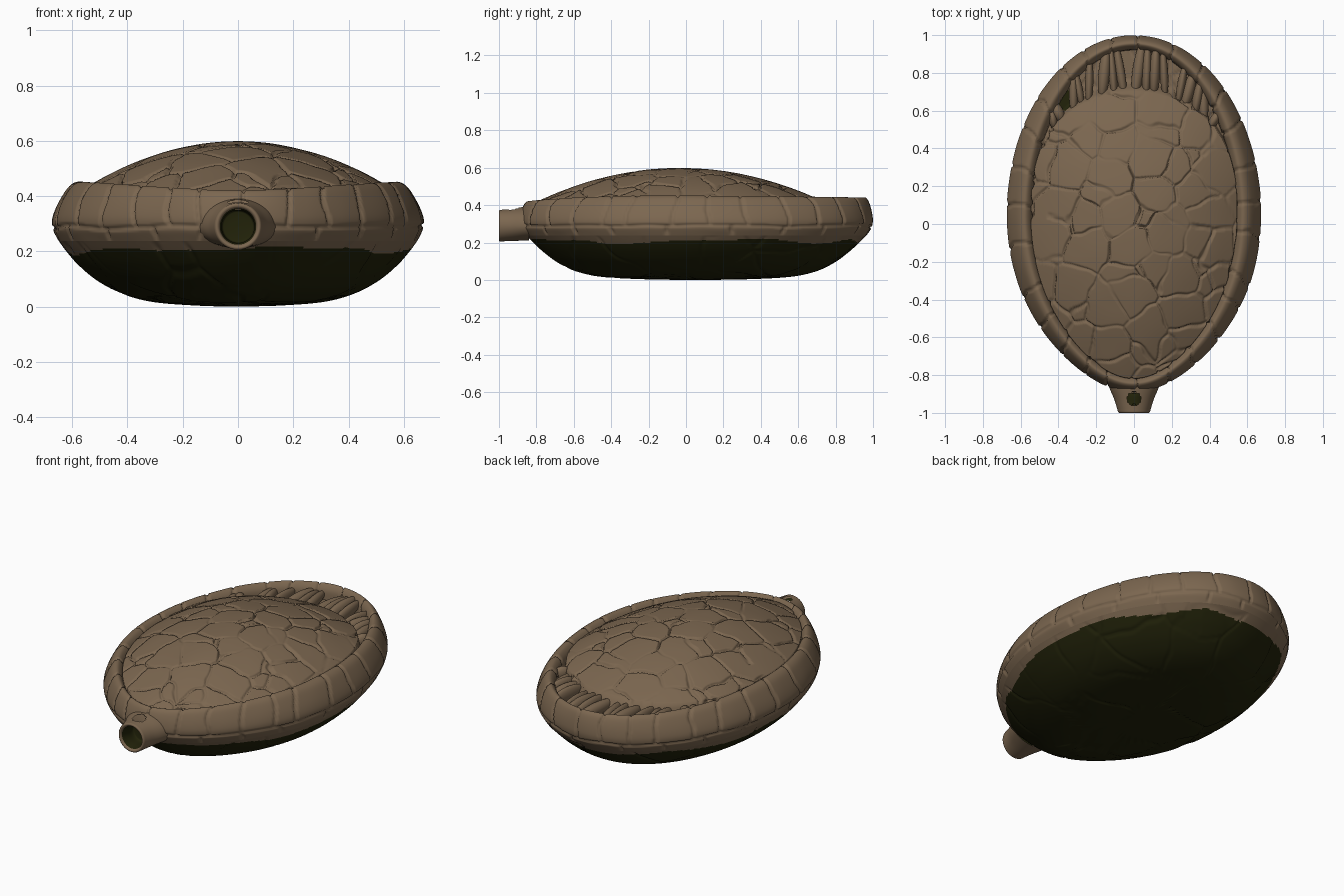
import bpy, bmesh, math, random
from mathutils import Vector, Matrix, noise

random.seed(4)
cube = bpy.data.objects.get("Cube")
if cube:
    bpy.data.objects.remove(cube)


def material(name, rgb):
    m = bpy.data.materials.new(name)
    m.use_nodes = True
    m.diffuse_color = (*rgb, 1)
    bsdf = m.node_tree.nodes["Principled BSDF"]
    bsdf.inputs["Base Color"].default_value = (*rgb, 1)
    bsdf.inputs["Roughness"].default_value = 0.9
    return m


BROWN = material("brown shell", (0.2, 0.135, 0.08))
DARK = material("dark olive", (0.016, 0.0165, 0.003))
MID_Y = 0.05


def outline(a, sx=1.0, sy=1.0):
    """Egg-shaped plan, narrower towards the front."""
    s, c = math.sin(a), math.cos(a)
    x = 0.675 * c * (1 - 0.17 * max(0, -s) ** 3)
    return Vector((x * sx, MID_Y + (0.95 if s > 0 else 0.94) * s * sy, 0))


def smooth_path(pts, steps):
    """Catmull-Rom sampling through the profile points."""
    pts = [Vector(p) for p in pts]
    out = []
    for i in range(len(pts) - 1):
        p0, p1, p2 = pts[max(i - 1, 0)], pts[i], pts[i + 1]
        p3 = pts[min(i + 2, len(pts) - 1)]
        for k in range(steps):
            t = k / steps
            out.append(p1 + 0.5 * t * ((p2 - p0) + t * (2 * p0 - 5 * p1 + 4 * p2 - p3
                       + t * (3 * p1 - p0 - 3 * p2 + p3))))
    return out + [pts[-1]]


def finish(name, bm, rule=None):
    me = bpy.data.meshes.new(name)
    for m in (BROWN, DARK):
        me.materials.append(m)
    if rule:
        for f in bm.faces:
            f.material_index = rule(f.calc_center_median())
    bm.to_mesh(me)
    bm.free()
    me.shade_smooth()
    ob = bpy.data.objects.new(name, me)
    bpy.context.collection.objects.link(ob)
    return ob


def loft(rows, point, count, groove=None):
    """Closed rings of point(row, angle), carved inwards by groove(co)."""
    bm = bmesh.new()
    angles = [2 * math.pi * k / count for k in range(count)]
    rings = [[bm.verts.new(point(r, a)) for a in angles] for r in rows]
    for r0, r1 in zip(rings, rings[1:]):
        for k in range(count):
            j = (k + 1) % count
            bm.faces.new((r0[k], r1[k], r1[j], r0[j]))
    bmesh.ops.remove_doubles(bm, verts=bm.verts, dist=1e-5)
    bm.normal_update()
    if groove:
        moves = [(v, v.normal * groove(v.co)) for v in bm.verts]
        for v, d in moves:
            v.co -= d
    return bm


def valley(dist, width):
    return max(0.0, 1 - abs(dist) / width) ** 0.7


def plate_cracks(p, cell, width):
    """Depth factor of the wandering cracks between irregular plates."""
    q = Vector((p.x, p.y, 0.3)) / cell
    q += 0.1 * noise.noise_vector(q * 2.3)
    d, pts = noise.voronoi(q)
    edge = (d[1] ** 2 - d[0] ** 2) / (2 * (pts[1] - pts[0]).length) * cell
    fade = min(1, max(0.1, 0.75 + 1.3 * noise.noise(q * 1.1 + Vector((7, 3, 1)))))
    return valley(edge, width) * fade


# Domed back, falling into a crescent trench at the rear
def dome_edge(a):
    e = outline(a, 0.81, 0.925)
    if e.y > MID_Y:
        e.y = MID_Y + 0.655 * math.sin(a) ** 0.75
    return e


def dome_point(u, a):
    e = dome_edge(a)
    edge_z = 0.435 - 0.025 * max(0, -math.sin(a)) ** 2
    if u <= 1:
        p = e * u + Vector((0, -0.03, 0)) * (1 - u)
        p.z = 0.6 - (0.6 - edge_z) * u * u
        return p
    t = u - 1
    p = e.lerp(outline(a, 0.86, 0.95), t)
    p.z = edge_z - 0.075 * min(1, t / 0.2)
    return p


def dome_groove(p):
    lump = 0.003 * (0.5 + 0.5 * noise.noise(p * 7))
    return lump + 0.015 * plate_cracks(p, 0.19, 0.008)


def trench_hole(c):
    return int(c.z < 0.385 and math.hypot(c.x + 0.37, c.y - 0.66) < 0.06)


dome_rows = [i / 135 for i in range(136)] + [1 + i / 14 for i in range(1, 15)]
finish("domed_back", loft(dome_rows, dome_point, 480, dome_groove), trench_hole)


# Segmented rim: x scale, y scale, height
def shell_point(r, a):
    p = outline(a, r.x, r.y)
    s = math.sin(a)
    drop = 0.03 * max(0, -s) ** 3 + 0.01 * max(0, s)
    p.z = r.z - drop * max(0, r.z - 0.3) / 0.15
    return p


def jittered(n, start):
    return [start + 2 * math.pi * (i + random.uniform(-0.2, 0.2)) / n for i in range(n)]


upper_cuts, lower_cuts = jittered(27, 0.1), jittered(19, 0.2)
JOIN = 0.238


def rim_groove(p):
    a = math.atan2((p.y - MID_Y) / 0.95, p.x / 0.675)
    seam = 0.288 + 0.012 * noise.noise(p * 5)
    cuts = upper_cuts if p.z > seam else lower_cuts
    wobble = 0.03 * noise.noise(p * 9)
    near = min(abs((a + wobble - c + math.pi) % (2 * math.pi) - math.pi) for c in cuts)
    lump = 0.003 * (0.5 + 0.5 * noise.noise(p * 8))
    crack = max(valley(near * 0.8, 0.01), 0.8 * valley(p.z - seam, 0.007))
    return (lump + 0.013 * crack) * min(1, max(0, p.z - JOIN) / 0.02)


rim_profile = [(0.79, 0.915, 0.35), (0.80, 0.92, 0.41), (0.825, 0.935, 0.441),
               (0.86, 0.953, 0.453), (0.905, 0.972, 0.437), (0.948, 0.988, 0.397),
               (0.984, 0.998, 0.35), (1, 1, 0.31), (0.99, 0.99, 0.272), (0.962, 0.963, JOIN)]
finish("segmented_rim", loft(smooth_path(rim_profile, 5), shell_point, 540, rim_groove))


# Bowl-shaped underside with an irregular colour border
def under_groove(p):
    return 0.007 * plate_cracks(p, 0.33, 0.01) * min(1, max(0, JOIN - p.z) / 0.03)


def under_colour(c):
    return int(c.z < 0.203 + 0.03 * noise.noise(c * 3.5))


under_profile = [(0.962, 0.963, JOIN), (0.918, 0.92, 0.198), (0.855, 0.865, 0.15),
                 (0.755, 0.785, 0.094), (0.62, 0.68, 0.046), (0.45, 0.53, 0.016),
                 (0.2, 0.27, 0.003), (0, 0, 0)]
finish("underside", loft(smooth_path(under_profile, 7), shell_point, 540, under_groove),
       under_colour)

# Fan of uneven ridges across the rear trench
bm = bmesh.new()
RIDGES = 17
for i in range(RIDGES):
    a = math.radians(40 + 100 * i / (RIDGES - 1) + random.uniform(-1.5, 1.5))
    inner = dome_edge(a) * random.uniform(0.97, 1.0)
    outer = outline(a + random.uniform(-0.07, 0.07), 0.84, 0.94)
    inner.z, outer.z = 0.385, 0.375 + random.uniform(0, 0.025)
    along = outer - inner
    frame = along.to_track_quat('X', 'Z').to_matrix().to_4x4()
    size = Matrix.Diagonal((along.length * 0.6, random.uniform(0.022, 0.034),
                            random.uniform(0.03, 0.05), 1))
    bmesh.ops.create_uvsphere(bm, u_segments=20, v_segments=12, radius=1,
                              matrix=Matrix.Translation((inner + outer) / 2) @ frame @ size)
finish("rear_ridges", bm)

# Hollow front spout, flared at the top and sides, with a small opening on top
spout_profile = [(-0.84, 0.14, 0), (-0.88, 0.125, 0), (-0.93, 0.104, 0), (-0.975, 0.09, 0),
                 (-0.995, 0.084, 0), (-1, 0.075, 0), (-0.99, 0.066, 0), (-0.95, 0.06, 0),
                 (-0.905, 0.058, 0), (-0.896, 0.045, 0), (-0.893, 0, 0)]


def spout_point(r, a):
    s = math.sin(a)
    flare = max(0, r.y - 0.084)
    up = r.y - flare * (1.1 if s < 0 else 0.65)
    return Vector((r.y * math.cos(a), r.x, 0.29 + up * s))


def in_bore(c):
    return int(math.hypot(c.x, c.z - 0.29) < 0.0655)


def in_opening(c):
    return c.z > 0.35 and (c.x / 0.038) ** 2 + ((c.y + 0.927) / 0.036) ** 2 < 1


bm = loft(smooth_path(spout_profile, 6), spout_point, 72)
bmesh.ops.recalc_face_normals(bm, faces=bm.faces)
gone = [f for f in bm.faces if in_opening(f.calc_center_median())]
bmesh.ops.delete(bm, geom=gone, context='FACES')
finish("front_spout", bm, in_bore)
